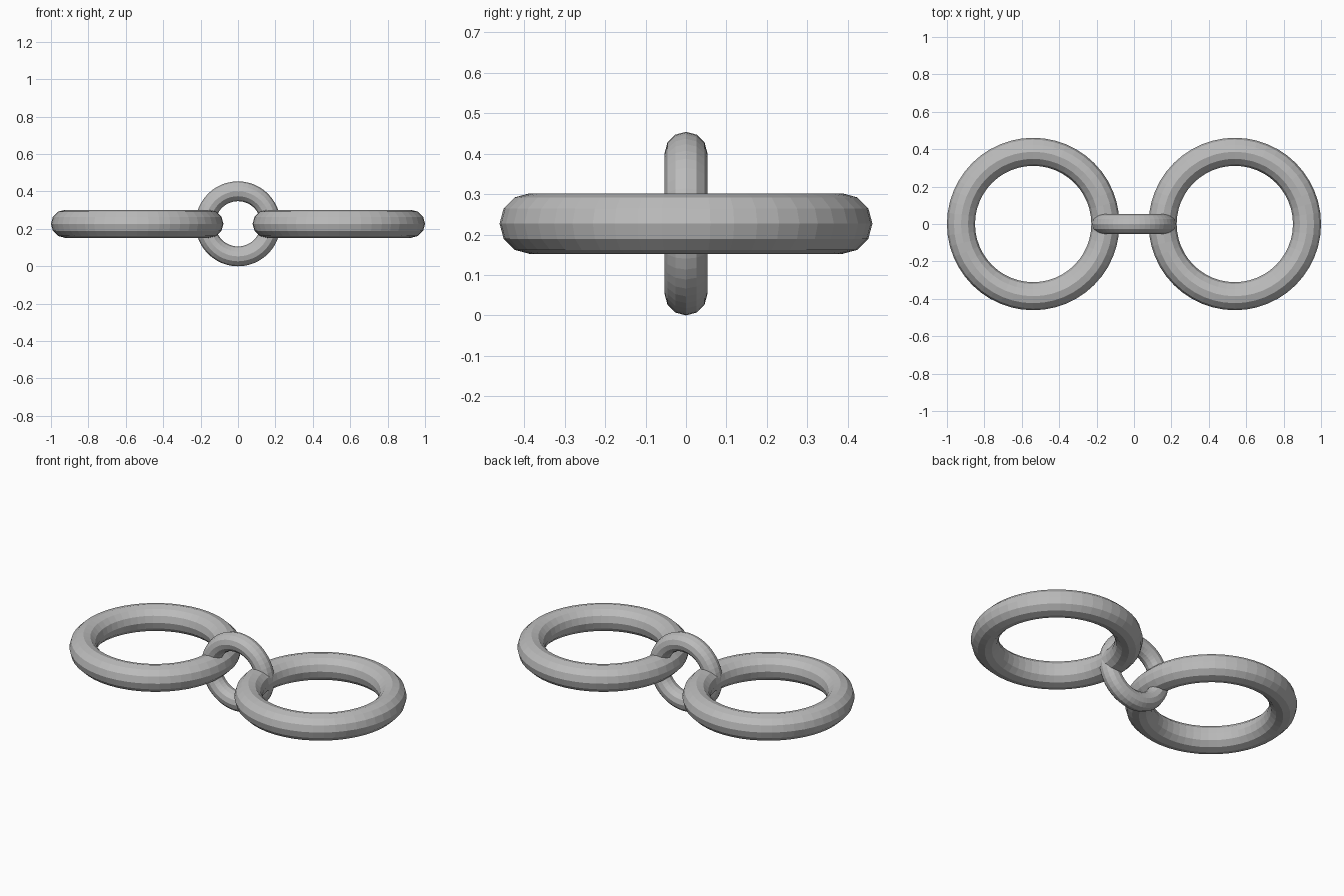
import bpy
from math import radians

cube = bpy.data.objects.get("Cube")
if cube:
    bpy.data.objects.remove(cube, do_unlink=True)

MID_Z = 0.227

# Plain grey metal
grey = bpy.data.materials.new("grey_metal")
grey.use_nodes = True
colour = (0.5, 0.5, 0.5, 1)
grey.diffuse_color = colour
grey.node_tree.nodes["Principled BSDF"].inputs["Base Color"].default_value = colour


def ring(name, x, major, minor, tilt=0):
    bpy.ops.mesh.primitive_torus_add(
        major_segments=48, minor_segments=12,
        major_radius=major, minor_radius=minor,
        location=(x, 0, MID_Z), rotation=(radians(tilt), 0, 0))
    obj = bpy.context.object
    obj.name = name
    obj.data.materials.append(grey)
    bpy.ops.object.shade_flat()
    return obj


# Two large flat rings joined by a small upright link
for side, name in ((1, "left_ring"), (-1, "right_ring")):
    ring(name, side * 0.539, 0.386, 0.075)
ring("connecting_link", 0, 0.174, 0.053, tilt=90)
